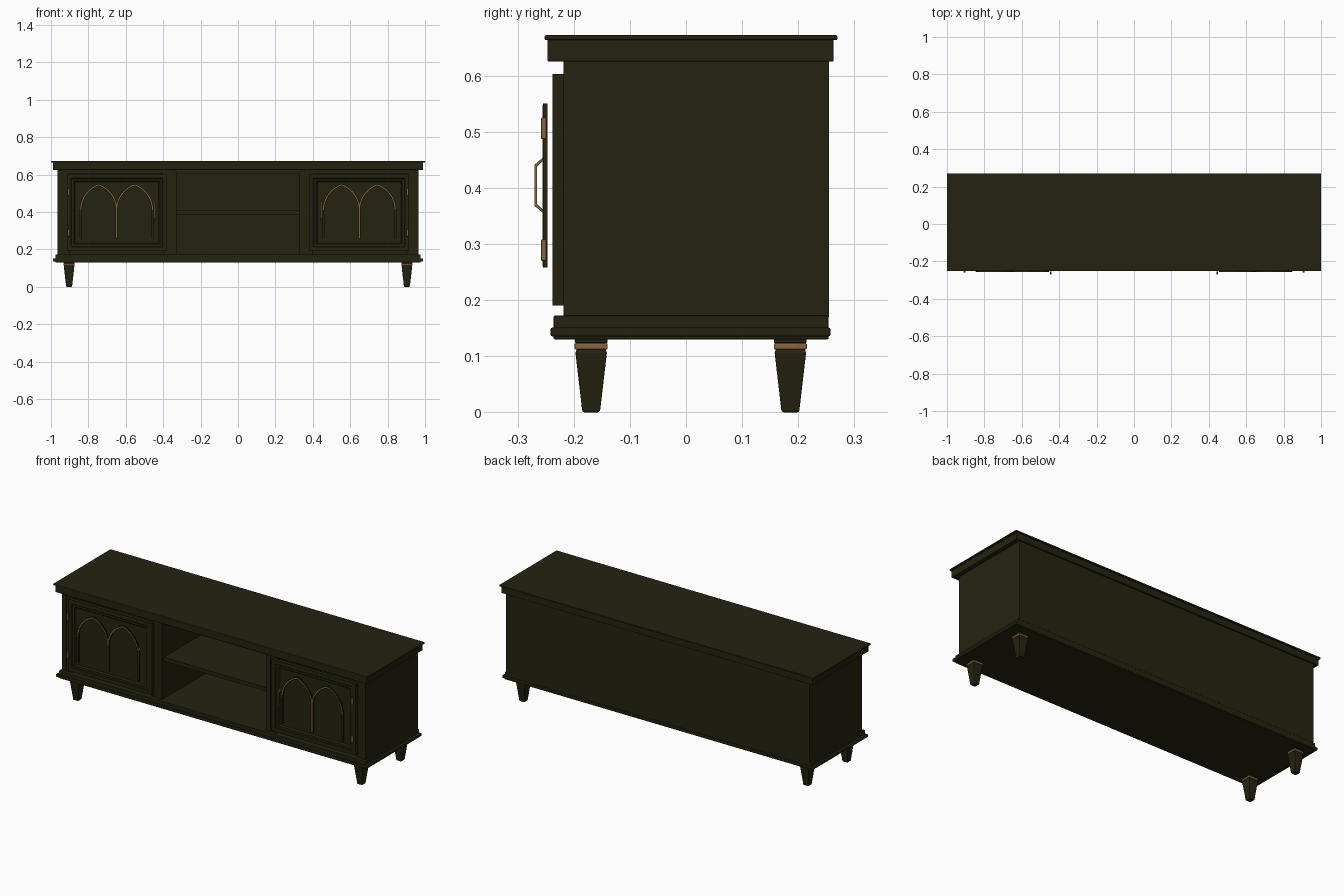
import bpy, bmesh, math

if "Cube" in bpy.data.objects:
    bpy.data.objects.remove(bpy.data.objects["Cube"])


def material(name, rgb):
    m = bpy.data.materials.new(name)
    m.diffuse_color = (*rgb, 1)
    m.use_nodes = True
    m.node_tree.nodes["Principled BSDF"].inputs["Base Color"].default_value = m.diffuse_color
    return m


OLIVE = material("dark olive paint", (0.018, 0.0165, 0.005))
BRASS = material("aged brass", (0.235, 0.13, 0.048))


def finish(name, bm, mat, bevel=0):
    bmesh.ops.recalc_face_normals(bm, faces=bm.faces)
    me = bpy.data.meshes.new(name)
    bm.to_mesh(me)
    bm.free()
    me.materials.append(mat)
    ob = bpy.data.objects.new(name, me)
    bpy.context.collection.objects.link(ob)
    if bevel:
        mod = ob.modifiers.new("bevel", 'BEVEL')
        mod.width, mod.segments = bevel, 2
    return ob


def box(name, x, y, z, mat=OLIVE, bevel=0.0):
    bm = bmesh.new()
    bmesh.ops.create_cube(bm, size=1)
    for v in bm.verts:
        for i, (a, b) in enumerate((x, y, z)):
            v.co[i] = a if v.co[i] < 0 else b
    return finish(name, bm, mat, bevel)


def mirrored(s, a, b):
    return tuple(sorted((s * a, s * b)))


def loft(name, loops, mat=OLIVE, bevel=0):
    """Skin a list of equal-length vertex loops and cap both ends."""
    bm = bmesh.new()
    rings = [[bm.verts.new(p) for p in loop] for loop in loops]
    n = len(rings[0])
    for a, b in zip(rings, rings[1:]):
        for i in range(n):
            j = (i + 1) % n
            bm.faces.new((a[i], a[j], b[j], b[i]))
    bm.faces.new(rings[0])
    bm.faces.new(rings[-1])
    return finish(name, bm, mat, bevel)


def strip(name, pts, width, y0, y1, mat=OLIVE):
    """Flat bar of given width following an x-z path."""
    loops = []
    for i, (x, z) in enumerate(pts):
        a, b = pts[max(i - 1, 0)], pts[min(i + 1, len(pts) - 1)]
        dx, dz = b[0] - a[0], b[1] - a[1]
        k = width / 2 / math.hypot(dx, dz)
        nx, nz = -dz * k, dx * k
        loops.append([(x + nx, y0, z + nz), (x + nx, y1, z + nz),
                      (x - nx, y1, z - nz), (x - nx, y0, z - nz)])
    return loft(name, loops, mat)


# Top slab with overhanging rim
box("top_slab", (-.99, .99), (-.247, .263), (.625, .665), bevel=.002)
box("top_rim", (-1, 1), (-.252, .27), (.663, .672), bevel=.003)

# Base with moulding
box("base", (-.975, .975), (-.236, .254), (.13, .172), bevel=.002)
box("base_moulding", (-.99, .99), (-.2415, .2575), (.135, .151), bevel=.004)

# Carcass
box("back_panel", (-.965, .965), (.237, .255), (.17, .627))
box("shelf", (-.332, .332), (-.2, .238), (.385, .408))
box("top_rail", (-.965, .965), (-.214, -.19), (.606, .627))

for s, side in ((-1, "left"), (1, "right")):
    box(side + "_side_panel", mirrored(s, .94, .965), (-.218, .237), (.17, .627))
    box(side + "_corner_stile", mirrored(s, .9, .942), (-.214, -.19), (.17, .627))
    box(side + "_partition", mirrored(s, .33, .36), (-.218, .238), (.17, .627))
    box(side + "_inner_stile", mirrored(s, .36, .4), (-.214, -.19), (.17, .627))

    # Door with stepped frame and sunken panel
    x0, x1, z0, z1 = .38, .915, .19, .603
    profile = [(0, -.218), (0, -.238), (.022, -.238), (.026, -.234),
               (.038, -.234), (.044, -.226)]
    loft(side + "_door", [[(s * x, y, z) for x, z in
                           ((x0 + d, z0 + d), (x1 - d, z0 + d),
                            (x1 - d, z1 - d), (x0 + d, z1 - d))]
                          for d, y in profile])

    # Pair of pointed arches, each with a brass inlay line
    half, spring, rise = .096, .41, .135
    r = (half ** 2 + rise ** 2) / (2 * half)
    end = math.asin(rise / r)
    for n, cx in ((1, .553), (2, .745)):
        for k, part in ((-1, "a"), (1, "b")):
            pts = []
            for i in range(11):
                t = end * i / 10
                pts.append((s * (cx + k * (half - r + r * math.cos(t))),
                            spring + r * math.sin(t)))
            nm = f"{side}_arch_{n}{part}"
            strip(nm, pts, .011, -.2545, -.247)
            strip(nm + "_inlay", pts, .005, -.2555, -.254, BRASS)

    # Upright bars under the arches
    for n, x in enumerate((.457, .649, .841)):
        w = .008 if n == 1 else .006
        box(f"{side}_arch_bar_{n + 1}", mirrored(s, x - w, x + w),
            (-.255, -.247), (.258, .425 if n == 1 else .41))
    box(side + "_centre_bar_inlay", mirrored(s, .6465, .6515),
        (-.256, -.2545), (.26, .43), BRASS)

    # Hinges
    for z, nm in ((.27, "lower"), (.487, "upper")):
        box(f"{side}_{nm}_hinge", mirrored(s, .9, .911), (-.2585, -.2485),
            (z, z + .038), BRASS, .002)

    # Bent handle
    h, t = s * .446, .004
    path = [(-.254, .354), (-.270, .368), (-.270, .441), (-.254, .455)]
    inner = [(-.254, .360), (-.2655, .371), (-.2655, .438), (-.254, .449)]
    loft(side + "_handle",
         [[(h - t, y, z), (h + t, y, z), (h + t, v, w), (h - t, v, w)]
          for (y, z), (v, w) in zip(path, inner)], BRASS, .001)

    # Tapered legs with brass collars
    for y, nm in ((-.169, "front"), (.186, "back")):
        x = s * .903
        loft(f"{nm}_{side}_leg",
             [[(x + a * d, y + b * d, z) for a, b in
               ((-1, -1), (1, -1), (1, 1), (-1, 1))]
              for d, z in ((.014, 0), (.016, .003), (.028, .106),
                           (.026, .112), (.026, .123), (.029, .124), (.029, .132))],
             OLIVE, .002)
        box(f"{nm}_{side}_leg_collar", (x - .0295, x + .0295),
            (y - .0295, y + .0295), (.112, .123), BRASS, .002)
